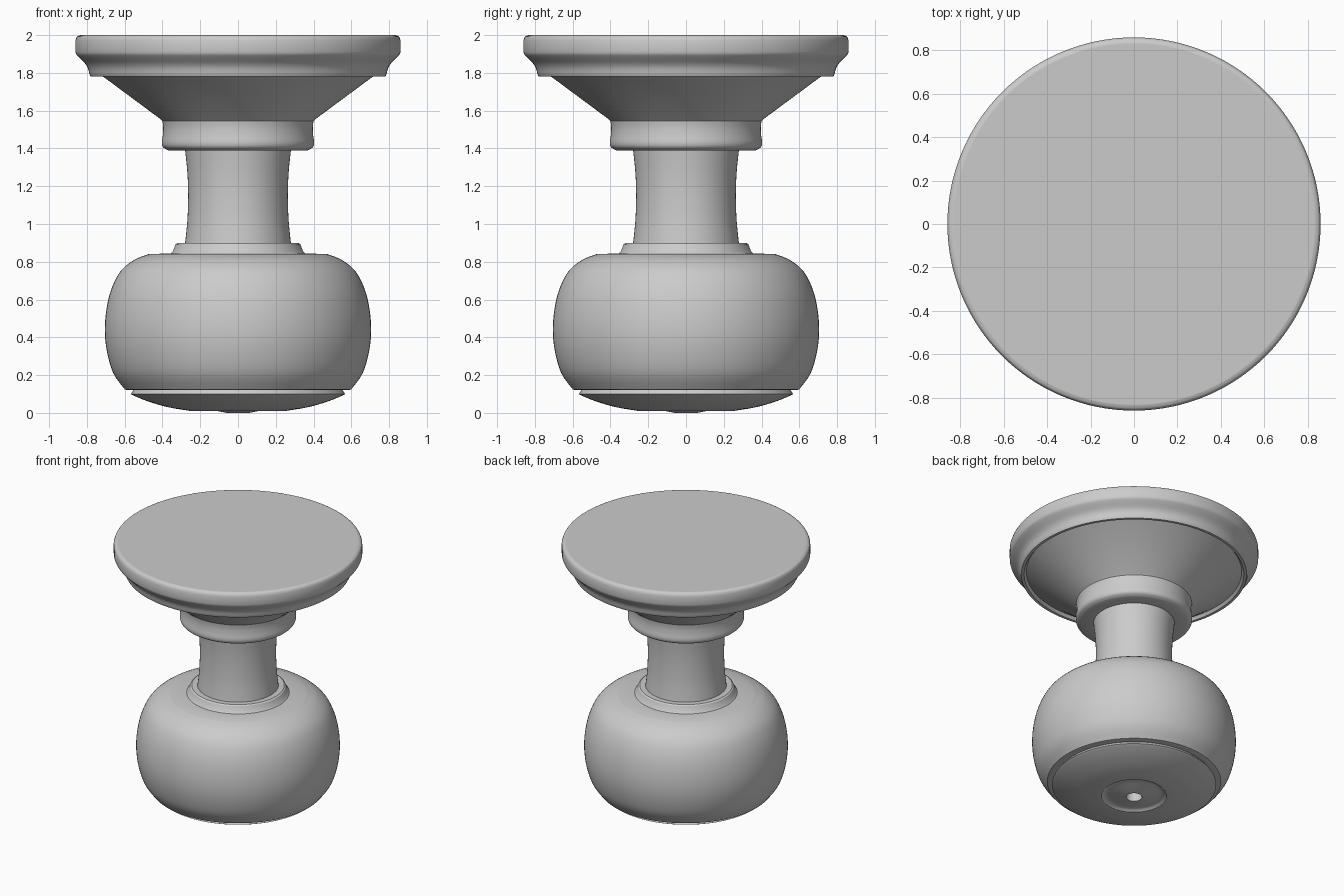
import bpy, bmesh
from math import cos, sin, tau, radians

if "Cube" in bpy.data.objects:
    bpy.data.objects.remove(bpy.data.objects["Cube"])

SEG = 128


def spline(pts, n=4):
    """Catmull-Rom smoothing of a profile section."""
    p = [pts[0]] + pts + [pts[-1]]
    out = []
    for a, b, c, d in zip(p, p[1:], p[2:], p[3:]):
        for k in range(n):
            t = k / n
            out.append(tuple(0.5 * (2 * b[i] + (c[i] - a[i]) * t
                       + (2 * a[i] - 5 * b[i] + 4 * c[i] - d[i]) * t * t
                       + (3 * b[i] - a[i] - 3 * c[i] + d[i]) * t ** 3) for i in (0, 1)))
    return out + [pts[-1]]


def lathe(name, profile):
    """Spin an (r, z) profile, listed from top to bottom, around z."""
    bm = bmesh.new()
    rings = [[bm.verts.new((r * cos(tau * j / SEG), r * sin(tau * j / SEG), z))
              for j in range(SEG)] for r, z in profile]
    for up, lo in zip(rings, rings[1:]):
        for j in range(SEG):
            k = (j + 1) % SEG
            bm.faces.new((lo[j], lo[k], up[k], up[j]))
    bmesh.ops.remove_doubles(bm, verts=bm.verts, dist=1e-5)
    me = bpy.data.meshes.new(name)
    bm.to_mesh(me)
    bm.free()
    ob = bpy.data.objects.new(name, me)
    bpy.context.collection.objects.link(ob)
    bpy.ops.object.select_all(action='DESELECT')
    ob.select_set(True)
    bpy.context.view_layer.objects.active = ob
    bpy.ops.object.shade_smooth_by_angle(angle=radians(30))
    return ob


# Wall plate: flat disc with rounded rim and stepped cove
lathe("wall_plate", [(0, 2), (0.83, 2)]
      + spline([(0.835, 2), (0.852, 1.992), (0.86, 1.975)])
      + spline([(0.86, 1.91), (0.855, 1.897), (0.84, 1.88), (0.81, 1.85),
                (0.795, 1.825), (0.787, 1.795)])
      + [(0.78, 1.78), (0.76, 1.78), (0.745, 1.80)])

# Cone under the plate and its rolled collar
lathe("plate_cone_and_collar", [(0.745, 1.80), (0.70, 1.77), (0.41, 1.555)]
      + spline([(0.40, 1.545), (0.396, 1.51), (0.398, 1.47), (0.403, 1.43),
                (0.395, 1.405), (0.37, 1.39)])
      + [(0.28, 1.39)])

# Waisted neck
lathe("neck", spline([(0.28, 1.39), (0.268, 1.27), (0.264, 1.15),
                      (0.268, 1.02), (0.28, 0.90)]))

# Stepped ring at the base of the neck
lathe("neck_ring", [(0.28, 0.90), (0.32, 0.90), (0.33, 0.893),
                    (0.345, 0.855), (0.355, 0.845)])

# Rounded knob body, turned under to a groove
lathe("knob_body", [(0.355, 0.845), (0.475, 0.84)]
      + spline([(0.48, 0.838), (0.55, 0.81), (0.62, 0.752), (0.665, 0.67),
                (0.693, 0.57), (0.705, 0.45), (0.695, 0.33), (0.66, 0.21),
                (0.60, 0.125)])
      + [(0.59, 0.122), (0.55, 0.125)])

# Domed face with a shallow dish and a raised rim around the centre hole
lathe("knob_face", [(0.55, 0.125), (0.568, 0.10)]
      + spline([(0.56, 0.095), (0.48, 0.062), (0.37, 0.03), (0.25, 0.01)])
      + spline([(0.225, 0.01), (0.205, 0.022), (0.18, 0.024), (0.12, 0.012), (0.08, 0.004)])
      + [(0.06, 0), (0.055, 0), (0.055, 0.12), (0, 0.12)])
